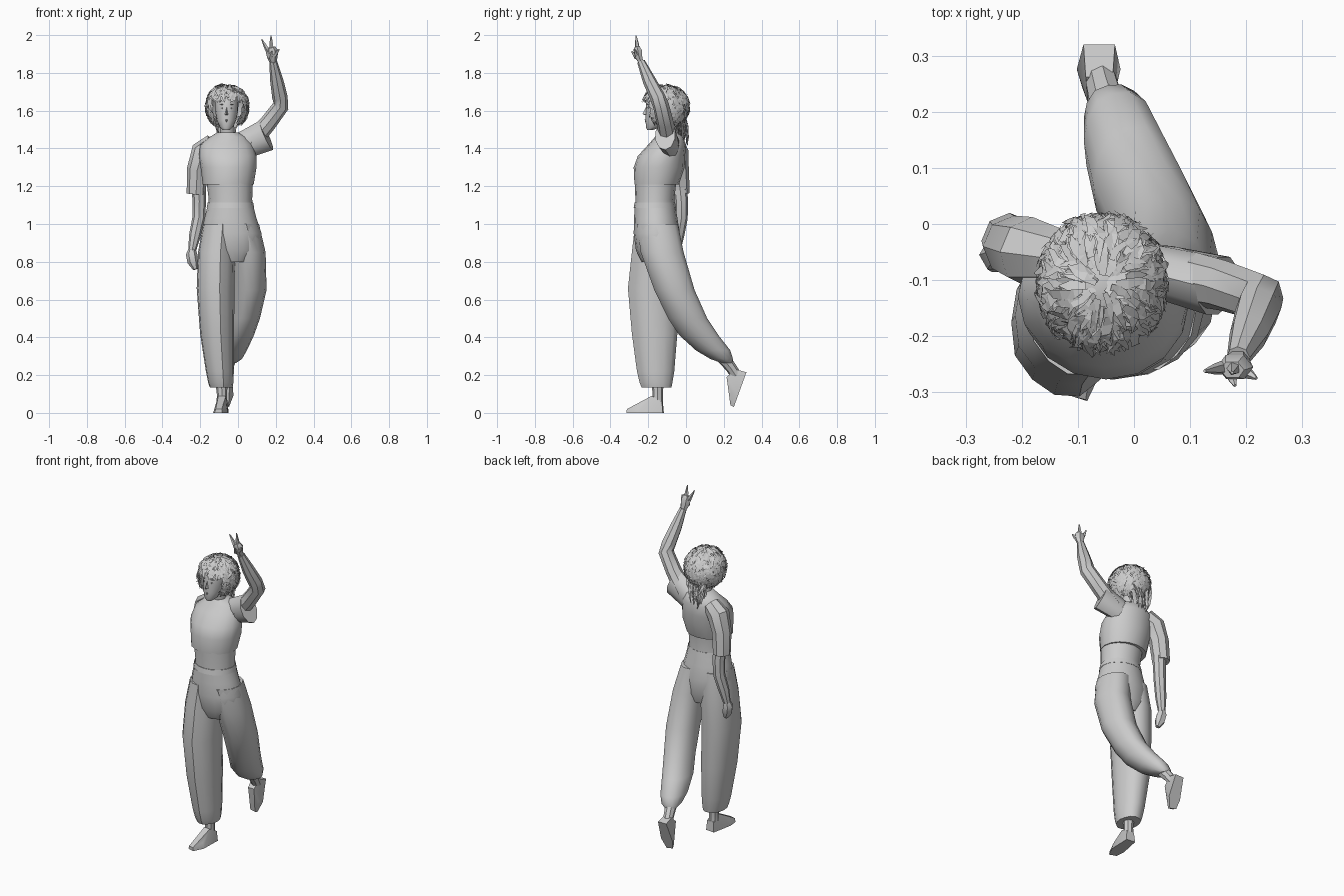
import bpy, bmesh, math, random
from mathutils import Vector, Matrix

random.seed(4)


def finish(name, bm):
    bmesh.ops.recalc_face_normals(bm, faces=bm.faces)
    me = bpy.data.meshes.new(name)
    bm.to_mesh(me)
    bm.free()
    ob = bpy.data.objects.new(name, me)
    bpy.context.collection.objects.link(ob)
    return ob


def skin(name, rings, caps=True):
    """Bridge equal-length rings of points."""
    bm = bmesh.new()
    vs = [[bm.verts.new(p) for p in r] for r in rings]
    n = len(rings[0])
    for a, b in zip(vs, vs[1:]):
        for i in range(n):
            bm.faces.new((a[i], a[(i + 1) % n], b[(i + 1) % n], b[i]))
    if caps:
        bm.faces.new(vs[0])
        bm.faces.new(vs[-1])
    return finish(name, bm)


def stack(name, rows, n=16, fold=0.0, k=5):
    """Horizontal ellipses: x, y, z, half width, half depth."""
    rings = []
    for x, y, z, rx, ry in rows:
        ring = []
        for i in range(n):
            a = 2 * math.pi * i / n
            f = 1 + fold * math.cos(k * a + 1)
            ring.append((x + rx * f * math.cos(a), y + ry * f * math.sin(a), z))
        rings.append(ring)
    return skin(name, rings)


def tube(name, rows, n=8, flat=1.0):
    """Rings square to a path: x, y, z, radius. flat narrows the depth."""
    pts = [Vector(r[:3]) for r in rows]
    rings = []
    for i, r in enumerate(rows):
        t = (pts[min(i + 1, len(pts) - 1)] - pts[max(i - 1, 0)]).normalized()
        u = t.cross(Vector((0, 1, 0))).normalized()
        v = t.cross(u)
        rings.append([pts[i] + r[3] * (math.cos(2 * math.pi * j / n) * u +
                      flat * math.sin(2 * math.pi * j / n) * v) for j in range(n)])
    return skin(name, rings)


def hull(name, pts, mat=Matrix()):
    bm = bmesh.new()
    for p in pts:
        bm.verts.new(mat @ Vector(p))
    bmesh.ops.convex_hull(bm, input=bm.verts)
    return finish(name, bm)


# Torso and shirt
stack("waist", [(-.04, -.16, 1.05, .125, .11), (-.04, -.165, 1.13, .115, .103),
                (-.045, -.16, 1.25, .125, .112)])
stack("shirt", [(-.052, -.155, 1.21, .135, .118), (-.05, -.142, 1.30, .148, .135),
                (-.055, -.13, 1.36, .152, .125), (-.06, -.10, 1.42, .14, .10),
                (-.05, -.09, 1.46, .10, .075), (-.055, -.095, 1.485, .055, .05)])

# Lowered arm
tube("lowered_sleeve", [(-.13, -.06, 1.43, .05), (-.185, -.05, 1.385, .063),
                        (-.215, -.04, 1.29, .055), (-.222, -.03, 1.16, .05)])
tube("lowered_arm", [(-.21, -.04, 1.28, .04), (-.205, -.025, 1.12, .036),
                     (-.208, -.025, 1.03, .034), (-.228, -.04, .94, .031),
                     (-.243, -.05, .86, .021)])
tube("lowered_hand", [(-.243, -.05, .87, .018), (-.246, -.055, .84, .03),
                      (-.238, -.06, .80, .03), (-.225, -.065, .76, .013)], 6)

# Raised arm with two fingers up
tube("raised_sleeve", [(-.02, -.08, 1.39, .075), (.05, -.085, 1.425, .075),
                       (.15, -.11, 1.47, .085)], 10, .65)
tube("raised_arm", [(.07, -.09, 1.43, .05), (.16, -.11, 1.535, .045),
                    (.227, -.132, 1.625, .043), (.222, -.15, 1.67, .041),
                    (.205, -.195, 1.76, .035), (.186, -.238, 1.86, .021)])
tube("raised_hand", [(.186, -.238, 1.855, .019), (.182, -.25, 1.885, .028),
                     (.18, -.255, 1.915, .033), (.175, -.26, 1.935, .022)], 6, .75)
for name, a, b in (("index_finger", (.165, -.255, 1.905), (.126, -.262, 1.978)),
                   ("middle_finger", (.178, -.255, 1.915), (.175, -.265, 1.998)),
                   ("curled_finger", (.19, -.258, 1.89), (.218, -.275, 1.925)),
                   ("thumb", (.17, -.26, 1.88), (.18, -.288, 1.915))):
    tube(name, [(*a, .014), (*Vector(a).lerp(Vector(b), .5), .010), (*b, .003)], 5)

# Baggy trousers
stack("trouser_hips", [(-.04, -.165, 1.11, .118, .106), (-.04, -.16, 1.03, .138, .115),
                       (-.035, -.155, .95, .16, .122), (-.03, -.15, .86, .15, .115),
                       (-.03, -.145, .80, .10, .09)], 16)
stack("standing_trouser_leg",
      [(-.10, -.16, 1.0, .085, .11), (-.115, -.162, .85, .098, .125),
       (-.12, -.175, .66, .10, .133), (-.112, -.165, .42, .09, .122),
       (-.097, -.16, .22, .074, .10), (-.092, -.158, .16, .067, .088),
       (-.09, -.155, .135, .06, .08)], 14, .025)
stack("trailing_trouser_leg",
      [(.025, -.15, 1.0, .085, .11), (.055, -.125, .85, .09, .115),
       (.06, -.06, .65, .09, .108), (.035, .01, .5, .08, .105),
       (.005, .07, .41, .078, .105), (-.022, .145, .33, .068, .092),
       (-.035, .19, .285, .055, .06), (-.045, .215, .265, .035, .03)], 14, .025)
tube("waistband", [(-.04, -.165, 1.085, .126), (-.04, -.165, 1.115, .12)], 16, .89)

# Feet
foot = [(-.028, 0, 0), (.028, 0, 0), (-.04, -.13, 0), (.038, -.13, 0),
        (-.028, -.185, 0), (.015, -.195, 0), (-.02, -.188, .02), (.012, -.193, .02),
        (-.03, -.13, .035), (.03, -.13, .035), (-.02, -.06, .09), (.02, -.06, .09),
        (-.024, -.005, .06), (.024, -.005, .06)]
hull("standing_foot", foot, Matrix.Translation((-.078, -.12, 0)) @ Matrix.Rotation(math.radians(-6), 4, 'Z'))
tube("standing_ankle", [(-.085, -.15, .06, .028), (-.085, -.15, .10, .027),
                        (-.088, -.15, .18, .034)])
hull("trailing_foot", foot, Matrix.Translation((-.062, .32, .215)) @ Matrix.Rotation(math.radians(70), 4, 'X'))
tube("trailing_ankle", [(-.06, .265, .20, .028), (-.053, .235, .245, .03),
                        (-.04, .19, .30, .036)])

# Head, neck and face
stack("neck", [(-.055, -.09, 1.42, .05, .045), (-.057, -.105, 1.49, .038, .04),
               (-.06, -.12, 1.57, .038, .042)], 10)
stack("head", [(-.062, -.19, 1.498, .018, .016), (-.062, -.172, 1.513, .035, .04),
               (-.061, -.15, 1.55, .052, .064), (-.06, -.135, 1.60, .061, .078),
               (-.06, -.125, 1.66, .062, .085), (-.06, -.12, 1.70, .05, .07),
               (-.06, -.12, 1.725, .02, .03)], 16)
hull("nose", [(-.06, -.212, 1.62), (-.072, -.205, 1.578), (-.05, -.205, 1.578),
              (-.061, -.231, 1.582), (-.061, -.205, 1.572)])
hull("lips", [(-.08, -.198, 1.548), (-.042, -.198, 1.548), (-.061, -.219, 1.553),
              (-.061, -.216, 1.541), (-.061, -.2, 1.536)])
for s in (-1, 1):
    x = -.06 + s * .026
    hull("eye", [(x - .011, -.198, 1.613), (x + .011, -.198, 1.613),
                 (x, -.211, 1.618), (x, -.21, 1.608), (x, -.19, 1.613)])
    hull("eyebrow", [(x - .015, -.2, 1.63), (x + .015, -.2, 1.63), (x, -.212, 1.637),
                     (x, -.21, 1.632), (x, -.19, 1.634)])

# Hair: inner cap plus layered curly locks
C, R = Vector((-.057, -.108, 1.62)), Vector((.112, .122, .117))
bm = bmesh.new()
bmesh.ops.create_uvsphere(bm, u_segments=20, v_segments=12, radius=1)
bmesh.ops.delete(bm, geom=[v for v in bm.verts if v.co.z < -.8 or
                           (v.co.y < -.25 and abs(v.co.x) < .72 and v.co.z < .35)], context='VERTS')
for v in bm.verts:
    v.co = C + Vector(a * b for a, b in zip(v.co, R)) * .93
finish("hair_cap", bm)


def on_scalp(th, ph, r):
    return C + r * Vector((R.x * math.sin(th) * math.cos(ph),
                           R.y * math.sin(th) * math.sin(ph), R.z * math.cos(th)))


def lock(bm, pts, side, width):
    prev = None
    for p, w in zip(pts, (.7, 1, .8, .15)):
        cur = [bm.verts.new(p - side * width * w), bm.verts.new(p + side * width * w)]
        if prev:
            bm.faces.new((prev[0], prev[1], cur[1], cur[0]))
        prev = cur


bm = bmesh.new()
count = 0
while count < 1000:
    th, ph = math.acos(random.uniform(-.55, 1)), random.uniform(-math.pi, math.pi)
    length = random.uniform(.3, .55)
    if abs(ph + math.pi / 2) < .85 and th + length > 1.4:
        continue
    count += 1
    curl, r = random.uniform(-.3, .3), random.uniform(.93, 1.03)
    pts = [on_scalp(th + length * t, ph + curl * t * t + random.uniform(-.04, .04),
                    r + .06 * t + random.uniform(-.02, .02)) for t in (0, .35, .7, 1)]
    side = Vector((-math.sin(ph), math.cos(ph), random.uniform(-.5, .5))).normalized()
    lock(bm, pts, side, random.uniform(.005, .011))
# Longer locks at the nape
for i in range(90):
    x, y = random.uniform(-.12, .01), random.uniform(-.06, .0)
    end = random.uniform(1.40, 1.49)
    pts = [Vector((x + (-.055 - x) * .5 * t + random.uniform(-.006, .006),
                   y + .012 * t + random.uniform(-.006, .006), 1.57 + (end - 1.57) * t))
           for t in (0, .35, .7, 1)]
    lock(bm, pts, Vector((1, random.uniform(-.8, .8), 0)).normalized(), .008)
finish("hair_locks", bm)

# Smooth shading with sharp creases kept
bpy.ops.object.select_all(action='DESELECT')
for ob in bpy.context.scene.objects:
    if ob.name != "hair_locks":
        ob.select_set(True)
        bpy.context.view_layer.objects.active = ob
bpy.ops.object.shade_smooth_by_angle(angle=math.radians(40))
